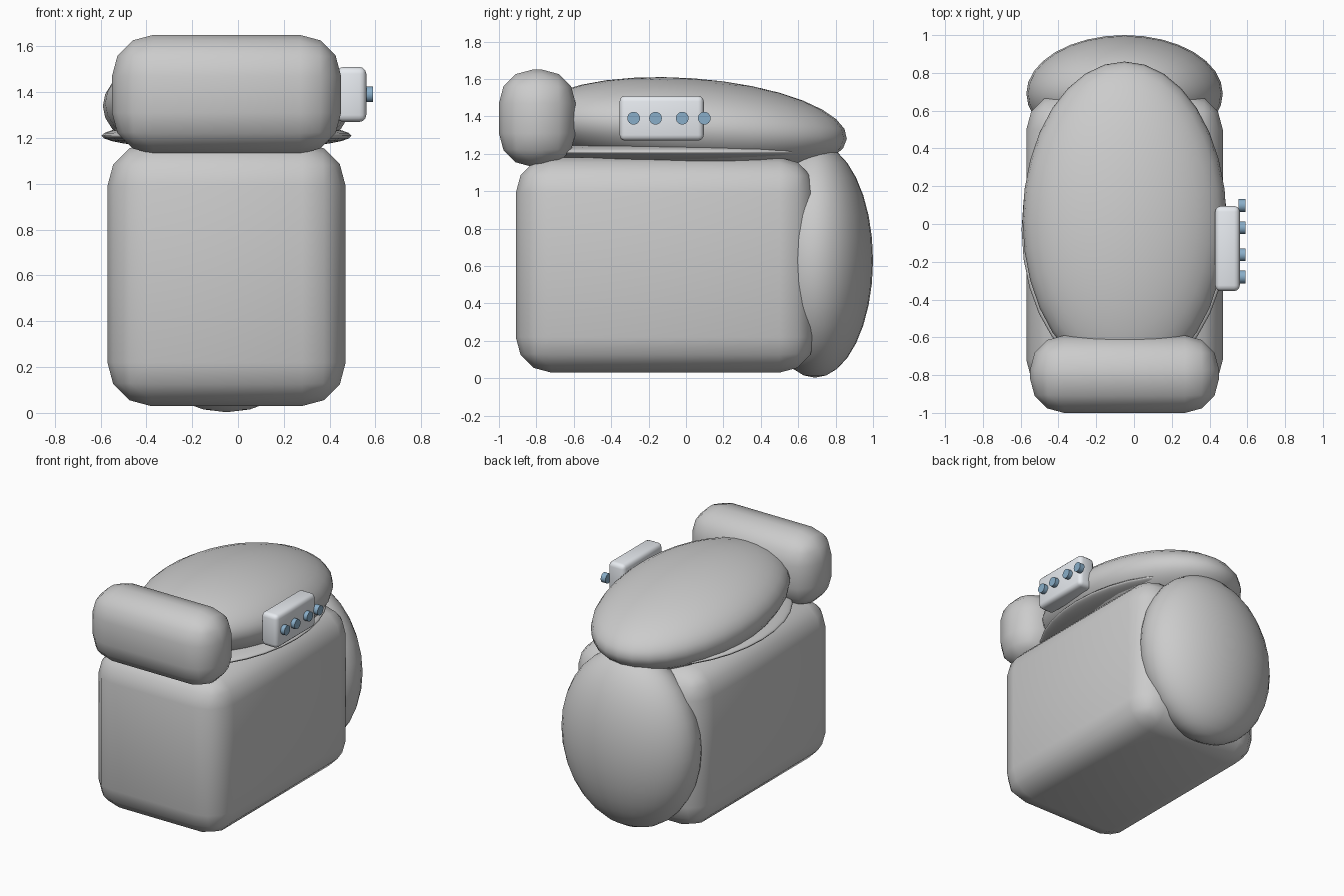
import bpy
from math import radians, pi

if "Cube" in bpy.data.objects:
    bpy.data.objects.remove(bpy.data.objects["Cube"])

CX = -0.05  # centre line of the main body


def material(name, color):
    m = bpy.data.materials.new(name)
    m.diffuse_color = color
    m.use_nodes = True
    m.node_tree.nodes["Principled BSDF"].inputs["Base Color"].default_value = m.diffuse_color
    return m


def rounded_box(name, x, y, z, radius, mat=None):
    """Box from (min, max) ranges with three-segment rounded edges."""
    spans = (x, y, z)
    bpy.ops.mesh.primitive_cube_add(size=1, location=[(a + b) / 2 for a, b in spans])
    ob = bpy.context.object
    ob.name = name
    ob.scale = [b - a for a, b in spans]
    bpy.ops.object.transform_apply(location=False, rotation=False, scale=True)
    bev = ob.modifiers.new("round", 'BEVEL')
    bev.width = radius
    bev.segments = 3
    bpy.ops.object.shade_smooth()
    if mat:
        ob.data.materials.append(mat)
    return ob


def ellipsoid(name, loc, radii, tilt=0):
    bpy.ops.mesh.primitive_uv_sphere_add(segments=32, ring_count=16, location=loc)
    ob = bpy.context.object
    ob.name = name
    ob.scale = radii
    ob.rotation_euler.x = radians(tilt)
    bpy.ops.object.shade_smooth()
    return ob


panel_white = material("panel_white", (0.80, 0.83, 0.87, 1))
button_blue = material("button_blue", (0.25, 0.42, 0.58, 1))

# Main body and the cushion-like block at the front
rounded_box("body", (-0.57, 0.47), (-0.91, 0.69), (0.03, 1.18), 0.19)
rounded_box("tank", (-0.55, 0.45), (-1.0, -0.59), (1.13, 1.65), 0.18)

# Rounded back bulge, thin seat and tilted lid
ellipsoid("bowl", (CX, 0.69, 0.63), (0.52, 0.31, 0.627))
ellipsoid("seat", (CX, -0.03, 1.21), (0.545, 0.80, 0.06))
ellipsoid("lid", (CX, 0.02, 1.34), (0.54, 0.842, 0.264), -4.1)

# Control panel with four buttons
rounded_box("control_panel", (0.43, 0.56), (-0.355, 0.095), (1.27, 1.51), 0.03, panel_white)
for i, y in enumerate((-0.28, -0.163, -0.02, 0.098)):
    bpy.ops.mesh.primitive_cylinder_add(vertices=24, radius=0.034, depth=0.038,
                                        location=(0.571, y, 1.39), rotation=(0, pi / 2, 0))
    ob = bpy.context.object
    ob.name = f"button_{i + 1}"
    ob.data.materials.append(button_blue)
    bpy.ops.object.shade_smooth_by_angle()
